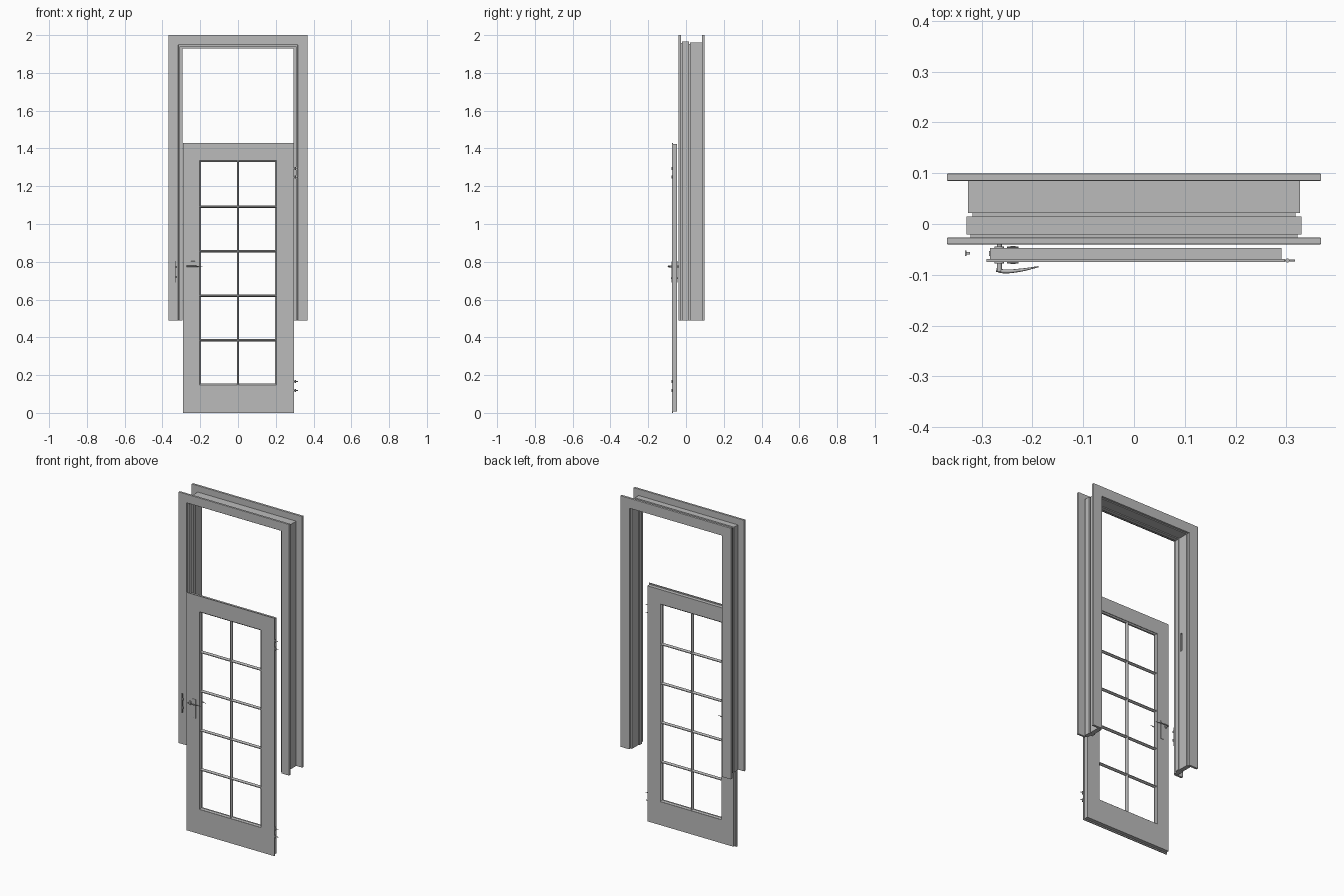
import bpy, bmesh
from mathutils import Vector

cube = bpy.data.objects.get("Cube")
if cube:
    bpy.data.objects.remove(cube, do_unlink=True)

grey = bpy.data.materials.new("plain grey")
grey.use_nodes = True
grey.diffuse_color = (0.5, 0.5, 0.5, 1)
grey.node_tree.nodes["Principled BSDF"].inputs["Base Color"].default_value = (0.5, 0.5, 0.5, 1)


def finish(name, bm):
    bmesh.ops.recalc_face_normals(bm, faces=bm.faces)
    mesh = bpy.data.meshes.new(name)
    bm.to_mesh(mesh)
    bm.free()
    obj = bpy.data.objects.new(name, mesh)
    bpy.context.scene.collection.objects.link(obj)
    mesh.materials.append(grey)
    return obj


def box(name, x0, x1, y0, y1, z0, z1):
    bm = bmesh.new()
    bmesh.ops.create_cube(bm, size=1)
    for v in bm.verts:
        v.co = ((x0 + x1) / 2 + v.co.x * (x1 - x0),
                (y0 + y1) / 2 + v.co.y * (y1 - y0),
                (z0 + z1) / 2 + v.co.z * (z1 - z0))
    return finish(name, bm)


def sweep(name, profile, x0, x1, z0, z1, closed=False):
    """Mitred surround; profile points are (inward distance, y)."""
    bm = bmesh.new()
    rows = []
    for d, y in profile:
        zb = z0 + d if closed else z0
        rows.append([bm.verts.new(p) for p in (
            (x0 + d, y, zb), (x0 + d, y, z1 - d), (x1 - d, y, z1 - d), (x1 - d, y, zb))])
    n = len(rows)
    for i in range(n):
        a, b = rows[i], rows[(i + 1) % n]
        for k in range(4 if closed else 3):
            m = (k + 1) % 4
            bm.faces.new((a[k], a[m], b[m], b[k]))
    if not closed:
        bm.faces.new([r[0] for r in rows])
        bm.faces.new([r[3] for r in rows])
    return finish(name, bm)


def bar(name, section, start, end, side):
    """Straight bar; section points are (offset along side, y)."""
    bm = bmesh.new()
    side = Vector(side)
    ends = [[bm.verts.new(Vector(p) + side * s + Vector((0, y, 0))) for s, y in section]
            for p in (start, end)]
    n = len(section)
    for i in range(n):
        j = (i + 1) % n
        bm.faces.new((ends[0][i], ends[0][j], ends[1][j], ends[1][i]))
    for e in ends:
        bm.faces.new(e)
    return finish(name, bm)


def rod(name, start, end, radius, sides=16):
    start, end = Vector(start), Vector(end)
    bpy.ops.mesh.primitive_cylinder_add(vertices=sides, radius=radius,
                                        depth=(end - start).length, location=(start + end) / 2)
    obj = bpy.context.object
    obj.name = name
    obj.rotation_euler = (end - start).to_track_quat('Z', 'Y').to_euler()
    obj.data.materials.append(grey)
    bpy.ops.object.shade_smooth_by_angle()
    return obj


def soften(obj, width):
    mod = obj.modifiers.new("soft edges", 'BEVEL')
    mod.width = width
    mod.segments = 2


# Door surround, open at the bottom
FOOT = 0.49
OUT = 0.368
front_casing = sweep("front_casing", [(0, -0.04), (0, -0.027), (0.052, -0.027), (0.052, -0.04)],
                     -OUT, OUT, FOOT, 2)
back_casing = sweep("back_casing", [(0, 0.085), (0, 0.099), (0.06, 0.099), (0.06, 0.085)],
                    -OUT, OUT, FOOT, 2)
for casing in (front_casing, back_casing):
    soften(casing, 0.0015)
jamb = sweep("jamb", [(0.008, -0.027), (0.008, -0.021), (0, -0.021), (0, 0.015),
                      (0.012, 0.015), (0.012, 0.022), (0.003, 0.022), (0.003, 0.085),
                      (0.03, 0.085), (0.03, 0.022), (0.036, 0.022), (0.036, -0.002),
                      (0.024, -0.002), (0.024, -0.027)], -0.33, 0.33, FOOT, 1.965)

# Latch recess in the jamb
cutter = box("recess_cutter", -0.31, -0.28, 0.032, 0.046, 1.225, 1.335)
cutter.hide_render = True
cutter.hide_viewport = True
cut = jamb.modifiers.new("latch recess", 'BOOLEAN')
cut.operation = 'DIFFERENCE'
cut.object = cutter

# Door leaf: stiles and rails with an overlapping front lip
FRONT, STEP, BACK = -0.075, -0.069, -0.047
L, R, B, T = -0.204, 0.204, 0.148, 1.336
for layer, x0, x1, z0, z1, y0, y1 in (
        ("lip", -0.29, 0.296, 0, 1.43, FRONT, STEP),
        ("core", -0.283, 0.29, 0.007, 1.423, STEP, BACK)):
    box("right_stile_" + layer, x0, L, y0, y1, z0, z1)
    box("left_stile_" + layer, R, x1, y0, y1, z0, z1)
    box("bottom_rail_" + layer, L, R, y0, y1, z0, B)
    box("top_rail_" + layer, L, R, y0, y1, T, z1)

# Sloped bead round the glazing opening
MID = (FRONT + BACK) / 2
sweep("glazing_bead", [(0, FRONT + 0.003), (0.007, MID - 0.005), (0.007, MID + 0.005),
                       (0, BACK - 0.003)], L, R, B, T, closed=True)

# Glazing bars
section = [(-0.002, FRONT + 0.003), (0.002, FRONT + 0.003), (0.006, MID - 0.005),
           (0.006, MID + 0.005), (0.002, BACK - 0.003), (-0.002, BACK - 0.003),
           (-0.006, MID + 0.005), (-0.006, MID - 0.005)]
bar("vertical_glazing_bar", section, (0, 0, B), (0, 0, T), (1, 0, 0))
for i in range(4):
    z = 0.384 + i * 0.2357
    bar("cross_glazing_bar", section, (L, 0, z), (R, 0, z), (0, 0, 1))


# Lever handles and plates on both faces
def handle(prefix, face, out):
    z = 0.776
    plate = box(prefix + "_handle_plate", -0.25, -0.227, min(face, face + out * 0.003),
                max(face, face + out * 0.003), 0.69, 0.803)
    soften(plate, 0.001)
    rod(prefix + "_handle_neck", (-0.265, face, z), (-0.265, face + out * 0.018, z), 0.005)
    rod(prefix + "_handle_rose", (-0.265, face, z), (-0.265, face + out * 0.003, z), 0.009)
    curve = bpy.data.curves.new(prefix + "_lever", 'CURVE')
    curve.dimensions = '3D'
    curve.bevel_depth = 0.004
    curve.bevel_resolution = 2
    curve.use_fill_caps = True
    spline = curve.splines.new('BEZIER')
    path = [(-0.271, 0.015, 1), (-0.258, 0.018, 1), (-0.225, 0.016, 0.8), (-0.188, 0.009, 0.3)]
    spline.bezier_points.add(len(path) - 1)
    for p, (x, y, r) in zip(spline.bezier_points, path):
        p.co = (x, face + out * y, z)
        p.radius = r
        p.handle_left_type = p.handle_right_type = 'AUTO'
    curve.materials.append(grey)
    lever = bpy.data.objects.new(prefix + "_lever", curve)
    bpy.context.scene.collection.objects.link(lever)


handle("front", FRONT, -1)
handle("back", BACK, 1)
box("latch_plate", -0.285, -0.282, -0.063, -0.053, 0.69, 0.803)
rod("key_cylinder", (-0.238, -0.079, 0.715), (-0.238, -0.043, 0.715), 0.005)

# Loose strike plate with two keeps
box("strike_plate", -0.333, -0.33, -0.063, -0.052, 0.69, 0.803)
for z in (0.772, 0.72):
    box("strike_keep", -0.331, -0.323, -0.06, -0.055, z - 0.006, z + 0.006)

# Hinge pins in pairs
for base in (0.119, 1.248):
    for z in (base, base + 0.047):
        rod("hinge_knuckle", (0.302, -0.072, z - 0.008), (0.302, -0.072, z + 0.008), 0.004)
        rod("hinge_pin", (0.29, -0.072, z), (0.317, -0.072, z), 0.002)
